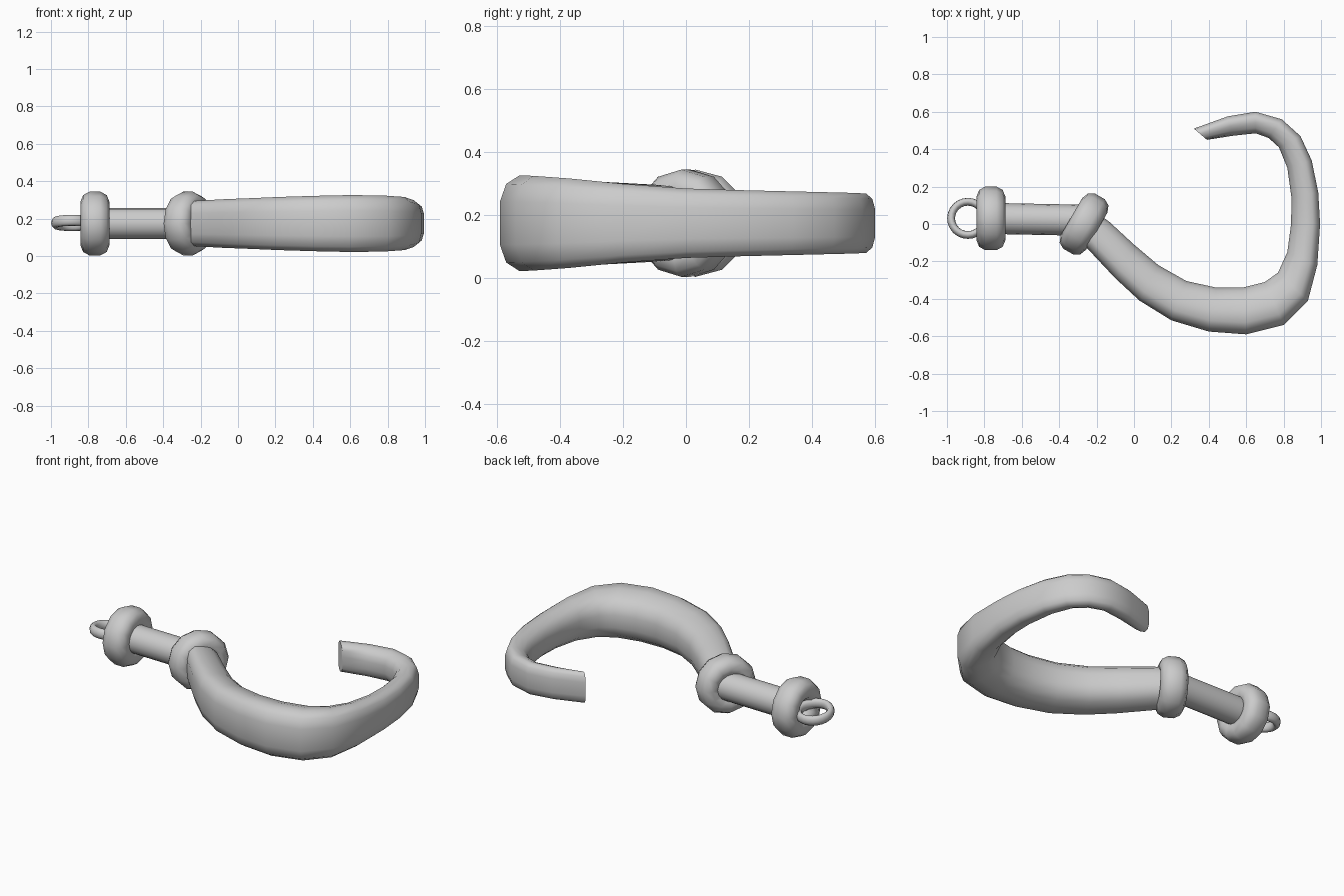
import bpy, bmesh
from math import sin, cos, pi, radians
from mathutils import Vector, Matrix

if "Cube" in bpy.data.objects:
    bpy.data.objects.remove(bpy.data.objects["Cube"])

ZC = 0.174  # height of the centre plane


def skin(name, rings, loop=False):
    """Join equal-sized closed rings of points into one smooth surface."""
    bm = bmesh.new()
    rows = [[bm.verts.new(p) for p in ring] for ring in rings]
    n = len(rows[0])
    pairs = list(zip(rows, rows[1:])) + ([(rows[-1], rows[0])] if loop else [])
    for a, b in pairs:
        for i in range(n):
            j = (i + 1) % n
            bm.faces.new((a[i], a[j], b[j], b[i]))
    if not loop:
        bm.faces.new(rows[0])
        bm.faces.new(rows[-1])
    bmesh.ops.recalc_face_normals(bm, faces=bm.faces)
    me = bpy.data.meshes.new(name)
    bm.to_mesh(me)
    bm.free()
    ob = bpy.data.objects.new(name, me)
    bpy.context.collection.objects.link(ob)
    bpy.ops.object.select_all(action='DESELECT')
    ob.select_set(True)
    bpy.context.view_layer.objects.active = ob
    bpy.ops.object.shade_smooth_by_angle(angle=radians(55))
    return ob


def collar(name, x, y, turn):
    """Fat rounded ring revolved about its own x axis, then turned in plan."""
    half = [(0.03, 0.17), (0.063, 0.152), (0.078, 0.115), (0.065, 0.07), (0.03, 0.05)]
    section = half + [(-a, r) for a, r in reversed(half)]
    place = Matrix.Translation((x, y, ZC)) @ Matrix.Rotation(turn, 4, 'Z')
    rings = [[place @ Vector((a, r * cos(t), r * sin(t))) for a, r in section]
             for t in (2 * pi * k / 12 for k in range(12))]
    return skin(name, rings, loop=True)


# Two collars, the second turned towards the hook
collar("end_collar", -0.765, 0.03, 0)
collar("hook_collar", -0.267, 0.0, radians(-30))

# Straight shank between the collars
skin("shank", [[(x, y + 0.083 * cos(t), ZC + 0.083 * sin(t))
                for t in (2 * pi * k / 16 for k in range(16))]
               for x, y in ((-0.77, 0.03), (-0.27, 0.02))])

# Small eye ring at the end, slightly tilted
tilt = Matrix.Translation((-0.888, 0.03, ZC + 0.003)) @ Matrix.Rotation(radians(-9), 4, 'X')
eye = []
for k in range(24):
    t = 2 * pi * k / 24
    eye.append([tilt @ Vector(((0.09 + 0.021 * cos(s)) * cos(t),
                               (0.09 + 0.021 * cos(s)) * sin(t), 0.03 * sin(s)))
                for s in (2 * pi * j / 10 for j in range(10))])
skin("eye_ring", eye, loop=True)

# Hook stations: outer x, y, inner x, y, half height
stations = [
    (-0.32, -0.08, -0.21, 0.07, 0.115), (-0.25, -0.13, -0.13, 0.01, 0.122),
    (-0.10, -0.29, 0.00, -0.11, 0.130), (0.03, -0.41, 0.13, -0.22, 0.135),
    (0.20, -0.515, 0.28, -0.305, 0.142), (0.40, -0.575, 0.44, -0.34, 0.148),
    (0.60, -0.59, 0.58, -0.34, 0.152), (0.80, -0.54, 0.70, -0.31, 0.150),
    (0.93, -0.41, 0.77, -0.26, 0.142), (0.98, -0.22, 0.82, -0.15, 0.125),
    (0.995, 0.00, 0.84, 0.00, 0.110), (0.985, 0.17, 0.842, 0.14, 0.105),
    (0.95, 0.34, 0.82, 0.30, 0.101), (0.89, 0.47, 0.775, 0.41, 0.098),
    (0.79, 0.56, 0.72, 0.46, 0.096), (0.65, 0.60, 0.65, 0.485, 0.094),
    (0.50, 0.575, 0.53, 0.472, 0.093), (0.32, 0.51, 0.39, 0.45, 0.091)]
# Cross-section: share of the way from outer to inner edge, share of half height
upper = [(0.0, 0.45), (0.08, 0.82), (0.25, 1.0), (0.5, 0.97), (0.75, 0.84), (0.93, 0.6), (1.0, 0.25)]
section = upper + [(u, -v) for u, v in reversed(upper)]
skin("hook", [[(ox + (ix - ox) * u, oy + (iy - oy) * u, ZC + h * v) for u, v in section]
              for ox, oy, ix, iy, h in stations])
